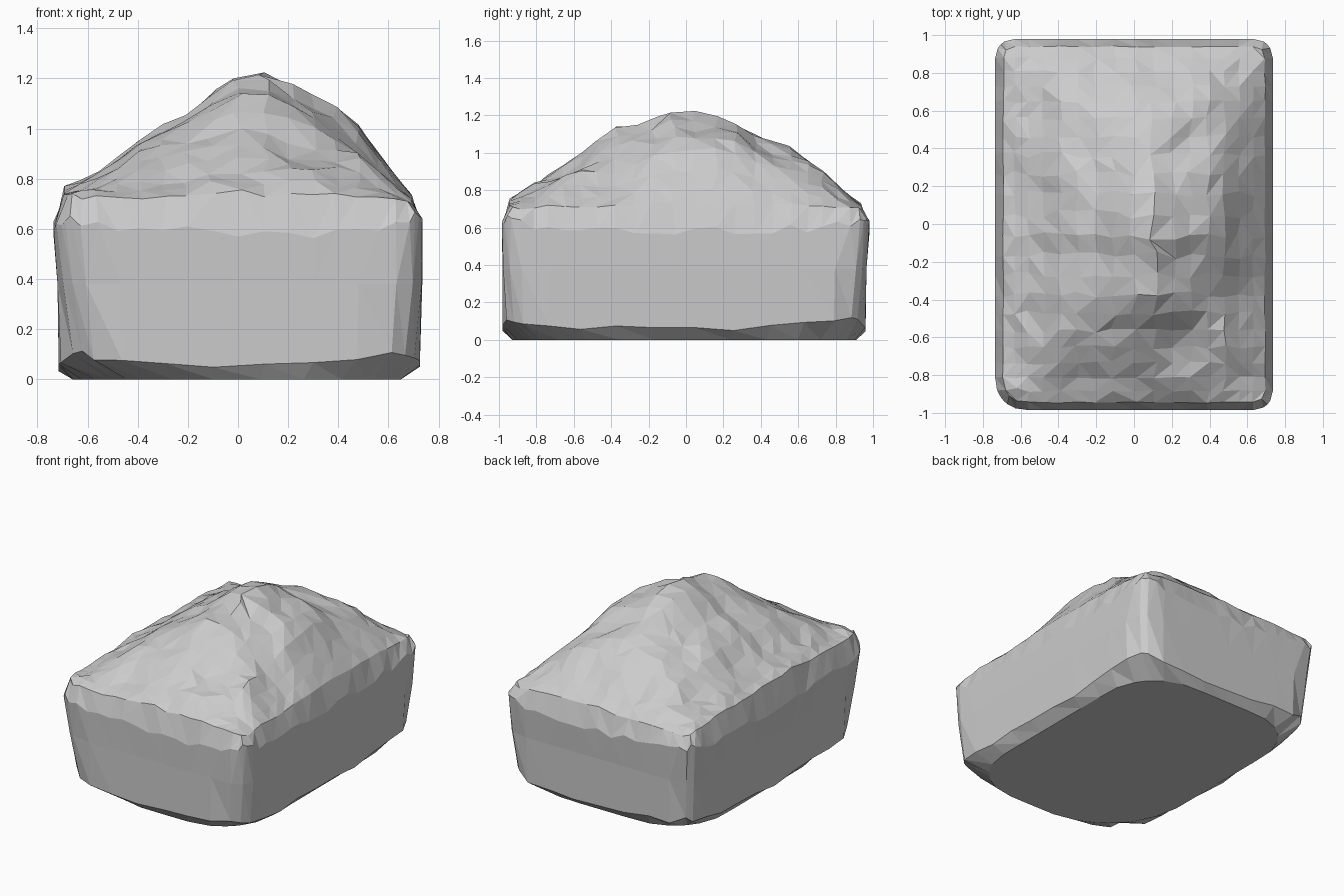
import bpy, bmesh, random
from math import hypot
from mathutils import Vector, noise

if "Cube" in bpy.data.objects:
    bpy.data.objects.remove(bpy.data.objects["Cube"])

random.seed(4)
NX, NY = 18, 23

# Silhouette profiles of the mound: (position, height)
FRONT = [(-.75, .67), (-.7, .76), (-.5, .86), (-.4, .96), (-.28, 1.03), (-.2, 1.06), (-.1, 1.15),
         (0, 1.225), (.1, 1.23), (.18, 1.2), (.3, 1.13), (.42, 1.08), (.48, 1.01), (.55, .91), (.75, .67)]
SIDE = [(-1, .67), (-.93, .77), (-.78, .86), (-.6, .97), (-.45, 1.09), (-.3, 1.13), (-.15, 1.18),
        (-.05, 1.23), (.1, 1.2), (.25, 1.16), (.4, 1.07), (.55, 1.02), (.65, .96), (.8, .85), (1, .67)]

# Sections: (x min, x max, y min, y max, corner radius), with z below the rim
RIM = (-.735, .735, -.985, .98, .10)
SECTIONS = [(-.72, .735, -.98, .965, .13, .38),
            (-.715, .725, -.98, .96, .20, .045),
            (-.66, .65, -.93, .91, .38, .0)]


def lerp_profile(pts, t):
    for (a, p), (b, q) in zip(pts, pts[1:]):
        if t <= b:
            return p + (q - p) * max(0, t - a) / (b - a)
    return pts[-1][1]


def rounded(u, v, x0, x1, y0, y1, r):
    """Map u, v in -1..1 onto a rectangle with rounded corners."""
    hx, hy = (x1 - x0) / 2, (y1 - y0) / 2
    x, y = u * hx, v * hy
    if x < 0 and y < 0:
        r *= 1.6        # front left corner is worn more
    a, b = abs(x) - (hx - r), abs(y) - (hy - r)
    if a > 0 and b > 0:
        k = max(a, b) / hypot(a, b)
        x = (hx - r + a * k) * (1 if x > 0 else -1)
        y = (hy - r + b * k) * (1 if y > 0 else -1)
    return x + (x0 + x1) / 2, y + (y0 + y1) / 2


def mound(x, y):
    f = (lerp_profile(FRONT, x) - .67) / .56
    g = (lerp_profile(SIDE, y) - .67) / .56
    z = .67 + .56 * (.6 * f * g + .4 * min(f, g))
    z -= .06 * max(0, 1 - hypot(x - .42, y + .45) / .4)     # gully at front right
    return z + .05 * noise.noise(Vector((x * 4, y * 4, 3))) * min(1, 3 * min(f, g))


def spread(i, n):
    """Even steps in -1..1, packed closer near the ends."""
    t = 2 * i / n - 1
    s = 1 - (1 - abs(t)) ** 1.3
    return s if t > 0 else -s


bm = bmesh.new()

# Craggy top surface
grid, params = {}, {}
for i in range(NX + 1):
    for j in range(NY + 1):
        u, v = spread(i, NX), spread(j, NY)
        edge = i in (0, NX) or j in (0, NY)
        if not edge:
            u += random.uniform(-.28, .28) * 2 / NX * (1.1 - abs(u))
            v += random.uniform(-.28, .28) * 2 / NY * (1.1 - abs(v))
        x, y = rounded(u, v, *RIM)
        if edge:
            # Rim dips between the corners
            z = .585 + .06 * min(abs(u), abs(v)) ** 4 + random.uniform(-.025, .025)
        else:
            z = mound(x, y) + random.uniform(-.009, .009)
        grid[i, j] = bm.verts.new((x, y, z))
        params[i, j] = (u, v)
for i in range(NX):
    for j in range(NY):
        q = [grid[i, j], grid[i + 1, j], grid[i + 1, j + 1], grid[i, j + 1]]
        s = random.randint(0, 1)
        q = q[s:] + q[:s]
        bm.faces.new((q[0], q[1], q[2]))
        bm.faces.new((q[0], q[2], q[3]))

# Steep sides, thinning to fewer and larger facets
loop = ([(i, 0) for i in range(NX)] + [(NX, j) for j in range(NY)] +
        [(i, NY) for i in range(NX, 0, -1)] + [(0, j) for j in range(NY, 0, -1)])
ring = [grid[k] for k in loop]
half = loop[::2]
m = len(half)
for level, (*sec, z) in enumerate(SECTIONS):
    new = []
    for k in half:
        u, v = params[k]
        x, y = rounded(u, v, *sec)
        dz = 0
        if level == 1:      # chipped foot, higher at the corners
            dz = .06 * min(abs(u), abs(v)) ** 2 + random.uniform(-.015, .025)
        new.append(bm.verts.new((x, y, z + dz)))
    for t in range(m):
        s = (t + 1) % m
        if level == 0:
            a, b, c = ring[2 * t], ring[2 * t + 1], ring[(2 * t + 2) % len(ring)]
            bm.faces.new((a, new[t], b))
            bm.faces.new((b, new[t], new[s]))
            bm.faces.new((b, new[s], c))
        else:
            bm.faces.new((ring[t], new[t], new[s]))
            bm.faces.new((ring[t], new[s], ring[s]))
    ring = new

# Flat underside
bm.faces.new(ring[::-1])
bmesh.ops.recalc_face_normals(bm, faces=bm.faces)

mesh = bpy.data.meshes.new("boulder")
bm.to_mesh(mesh)
bm.free()
boulder = bpy.data.objects.new("boulder", mesh)
bpy.context.collection.objects.link(boulder)
